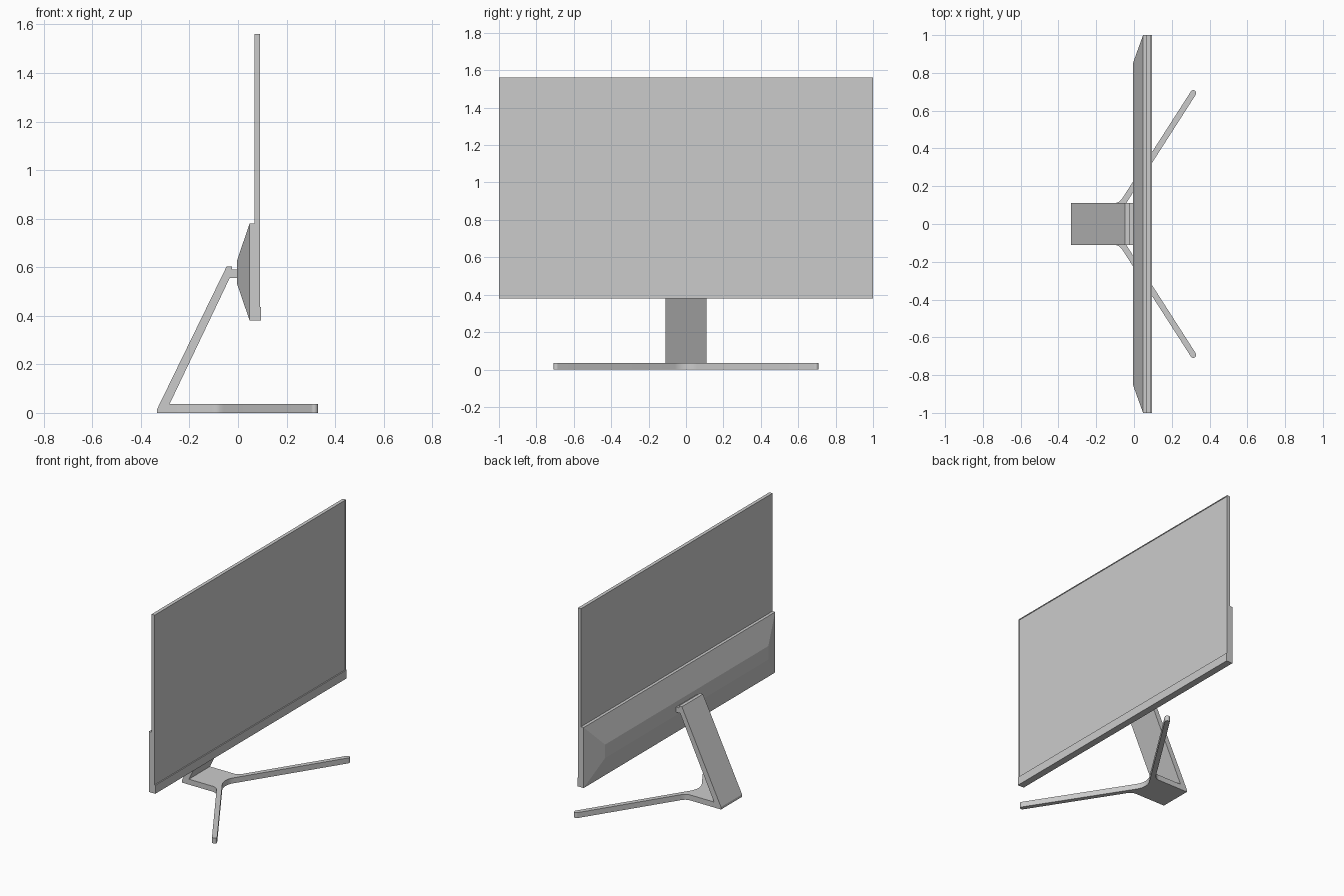
import bpy, bmesh, math
from mathutils import Vector

if "Cube" in bpy.data.objects:
    bpy.data.objects.remove(bpy.data.objects["Cube"])


def finish(name, bm, smooth=False):
    bmesh.ops.recalc_face_normals(bm, faces=bm.faces)
    me = bpy.data.meshes.new(name)
    bm.to_mesh(me)
    bm.free()
    ob = bpy.data.objects.new(name, me)
    bpy.context.collection.objects.link(ob)
    if smooth:
        for p in me.polygons:
            p.use_smooth = True
        me.set_sharp_from_angle(angle=math.radians(30))
    return ob


def prism(name, points, offset, smooth=False):
    """Extrude a closed 3D outline along offset."""
    bm = bmesh.new()
    face = bm.faces.new([bm.verts.new(p) for p in points])
    ext = bmesh.ops.extrude_face_region(bm, geom=[face])
    verts = [v for v in ext["geom"] if isinstance(v, bmesh.types.BMVert)]
    bmesh.ops.translate(bm, verts=verts, vec=offset)
    return finish(name, bm, smooth)


def profile(name, xz, half_width):
    """Side profile extruded across y, centred."""
    return prism(name, [(x, -half_width, z) for x, z in xz], (0, 2 * half_width, 0))


# screen: thin panel with a slim raised bezel on the viewing side
bm = bmesh.new()
bmesh.ops.create_cube(bm, size=1)
for v in bm.verts:
    v.co = (0.079 + v.co.x * 0.023, v.co.y * 2, 0.995 + v.co.z * 1.13)
bm.normal_update()
front = [f for f in bm.faces if f.normal.x > 0.9]
bmesh.ops.inset_region(bm, faces=front, thickness=0.008)
bmesh.ops.inset_region(bm, faces=front, thickness=0.0005, depth=-0.003)
finish("screen", bm)

# chin bar under the screen
profile("chin", [(0.068, 0.38), (0.095, 0.38), (0.095, 0.436), (0.068, 0.436)], 1.0)

# rear housing: slab whose back face tapers to a smaller rectangle
bm = bmesh.new()
rings = []
for x, hy, hz in ((0.068, 1.0, 0.2), (0.048, 1.0, 0.2), (-0.005, 0.853, 0.045)):
    rings.append([bm.verts.new((x, sy * hy, 0.58 + sz * hz))
                  for sy, sz in ((-1, -1), (1, -1), (1, 1), (-1, 1))])
for a, b in zip(rings, rings[1:]):
    for i in range(4):
        j = (i + 1) % 4
        bm.faces.new((a[i], a[j], b[j], b[i]))
bm.faces.new(rings[0])
bm.faces.new(rings[-1])
finish("rear_housing", bm)

# slanted stand arm and the hinge block joining it to the housing
profile("stand_arm", [(-0.333, 0), (-0.282, 0), (-0.282, 0.036), (-0.034, 0.556),
                      (-0.025, 0.556), (-0.025, 0.603), (-0.047, 0.603),
                      (-0.333, 0.016)], 0.11)
profile("hinge", [(-0.025, 0.556), (-0.004, 0.556), (-0.004, 0.59), (-0.025, 0.59)], 0.11)

# forked base: half outline in plan, then mirrored across y
u = Vector((0.54, 0.842)).normalized()      # leg direction
n = Vector((-u.y, u.x))                     # towards the outer edge
tip, r, R = Vector((0.314, 0.693)), 0.0155, 0.11
half = [Vector((-0.282, 0.11))]
outer, inner = tip + n * r, tip - n * r
corner = outer - u * ((outer.y - 0.11) / u.y)
a, b = corner - Vector((0.03, 0)), corner + u * 0.035
for i in range(9):                          # outer root curve
    t = i / 8
    half.append(a * (1 - t) ** 2 + corner * 2 * t * (1 - t) + b * t * t)
for i in range(13):                         # rounded leg tip
    s = math.pi * i / 12
    half.append(tip + n * r * math.cos(s) + u * r * math.sin(s))
tangent = inner - u * ((inner.y - R * n.y) / u.y)
centre = tangent.x - R * n.x
start = math.atan2(n.y, n.x)
for i in range(9):                          # crotch arc between the legs
    s = start + (math.pi - start) * i / 8
    half.append(Vector((centre + R * math.cos(s), R * math.sin(s))))
outline = half + [Vector((p.x, -p.y)) for p in reversed(half[:-1])]
prism("base", [(p.x, p.y, 0) for p in outline], (0, 0, 0.036), smooth=True)
